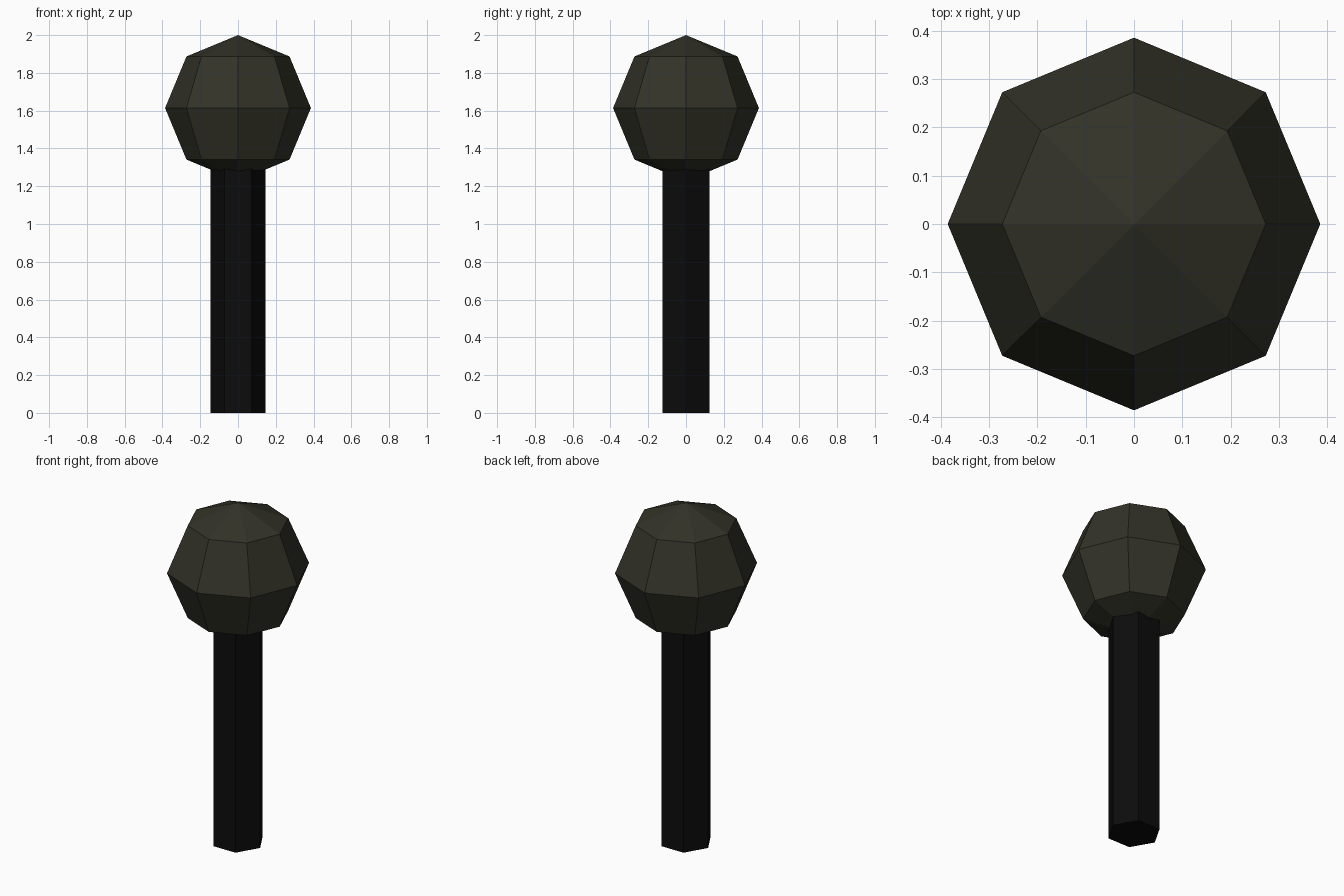
import bpy

if "Cube" in bpy.data.objects:
    bpy.data.objects.remove(bpy.data.objects["Cube"])


def material(name, rgb):
    mat = bpy.data.materials.new(name)
    mat.diffuse_color = (*rgb, 1.0)
    mat.use_nodes = True
    mat.node_tree.nodes["Principled BSDF"].inputs["Base Color"].default_value = mat.diffuse_color
    return mat


def finish(name, mat):
    obj = bpy.context.object
    obj.name = name
    obj.data.materials.append(mat)
    for poly in obj.data.polygons:
        poly.use_smooth = False
    return obj


HEAD_R = 0.386
HANDLE_R = 0.145
HANDLE_H = 1.34

# Faceted ball head, apex at z = 2
bpy.ops.mesh.primitive_uv_sphere_add(segments=8, ring_count=4, radius=HEAD_R,
                                     location=(0, 0, 2 - HEAD_R))
finish("ball_head", material("dark olive", (0.032, 0.032, 0.021)))

# Six-sided handle with corners on the x axis, running up into the head
bpy.ops.mesh.primitive_cylinder_add(vertices=6, radius=HANDLE_R, depth=HANDLE_H,
                                    location=(0, 0, HANDLE_H / 2),
                                    rotation=(0, 0, 0.5235988))
finish("handle", material("black", (0.0035, 0.0035, 0.0038)))
